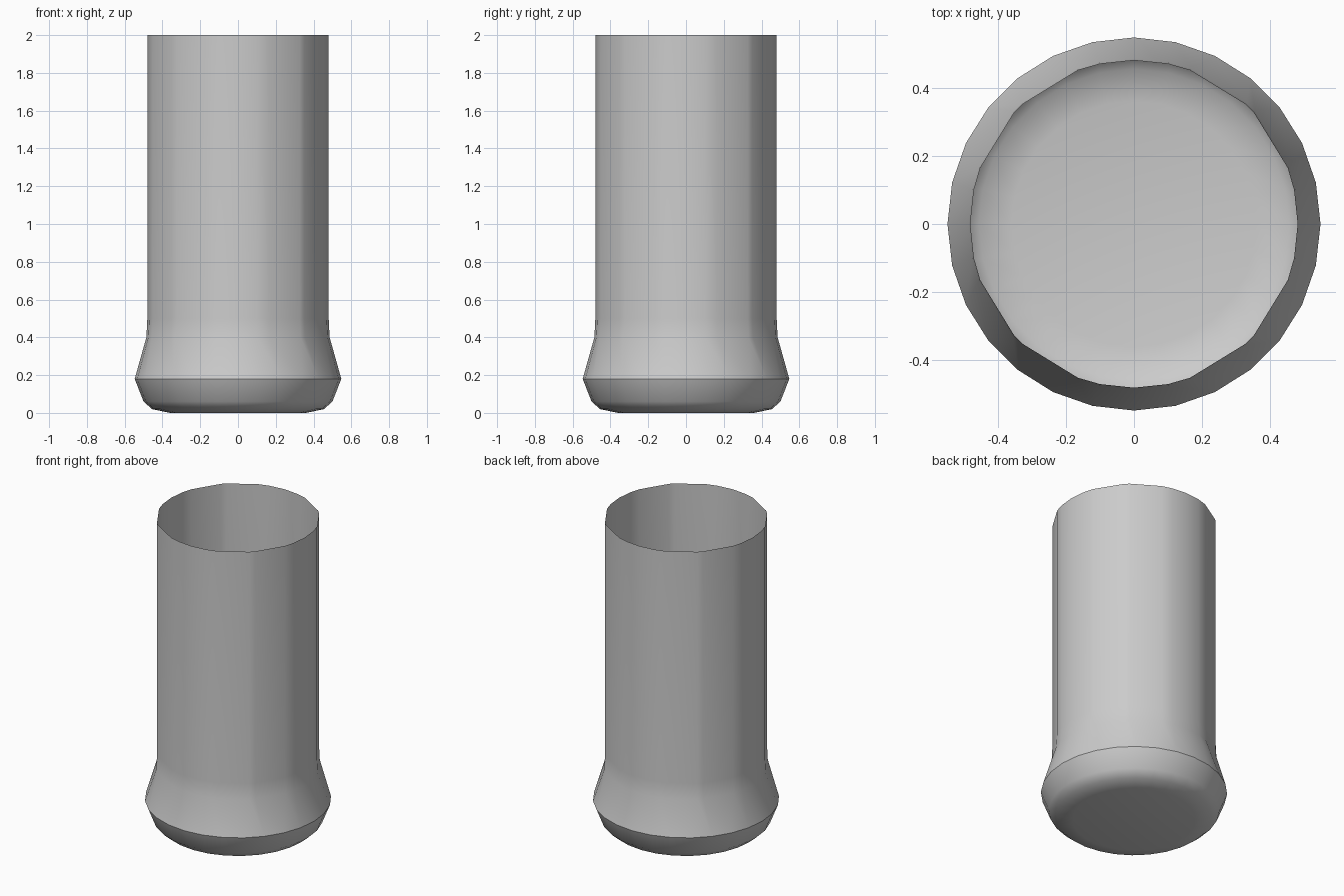
import bpy
import bmesh
from math import radians, sin, cos

cube = bpy.data.objects.get("Cube")
if cube:
    bpy.data.objects.remove(cube, do_unlink=True)

# Plain grey material
grey = bpy.data.materials.new("plain grey")
grey.use_nodes = True
colour = (0.6, 0.6, 0.6, 1)
grey.diffuse_color = colour
grey.node_tree.nodes["Principled BSDF"].inputs["Base Color"].default_value = colour

# Seven steps per quarter turn: uneven facets on the tube, even ones on the foot
tube_steps = [0, 12, 20, 43, 47, 70, 78]
foot_steps = [i * 90 / 7 for i in range(7)]


def add_ring(bm, radius, z, steps):
    angles = [radians(quarter * 90 + s) for quarter in range(4) for s in steps]
    return [bm.verts.new((radius * cos(a), radius * sin(a), z)) for a in angles]


def bridge(bm, upper, lower):
    n = len(upper)
    for i in range(n):
        j = (i + 1) % n
        bm.faces.new((upper[i], lower[i], lower[j], upper[j]))


# Open single-walled tube, flared foot, rounded underside and flat floor
profile = [
    (0.48, 2.0, tube_steps),
    (0.48, 0.50, tube_steps),
    (0.485, 0.40, tube_steps),
    (0.547, 0.18, foot_steps),
    (0.50, 0.06, foot_steps),
    (0.455, 0.02, foot_steps),
    (0.36, 0.0, foot_steps),
]
bm = bmesh.new()
rings = [add_ring(bm, *row) for row in profile]
for upper, lower in zip(rings, rings[1:]):
    bridge(bm, upper, lower)
bm.faces.new(list(reversed(rings[-1])))

mesh = bpy.data.meshes.new("open_tube")
bm.to_mesh(mesh)
bm.free()
mesh.materials.append(grey)
tube = bpy.data.objects.new("open_tube", mesh)
bpy.context.collection.objects.link(tube)

# Smooth sides with a crisp line around the widest part
bpy.context.view_layer.objects.active = tube
tube.select_set(True)
bpy.ops.object.shade_smooth_by_angle(angle=radians(30))
